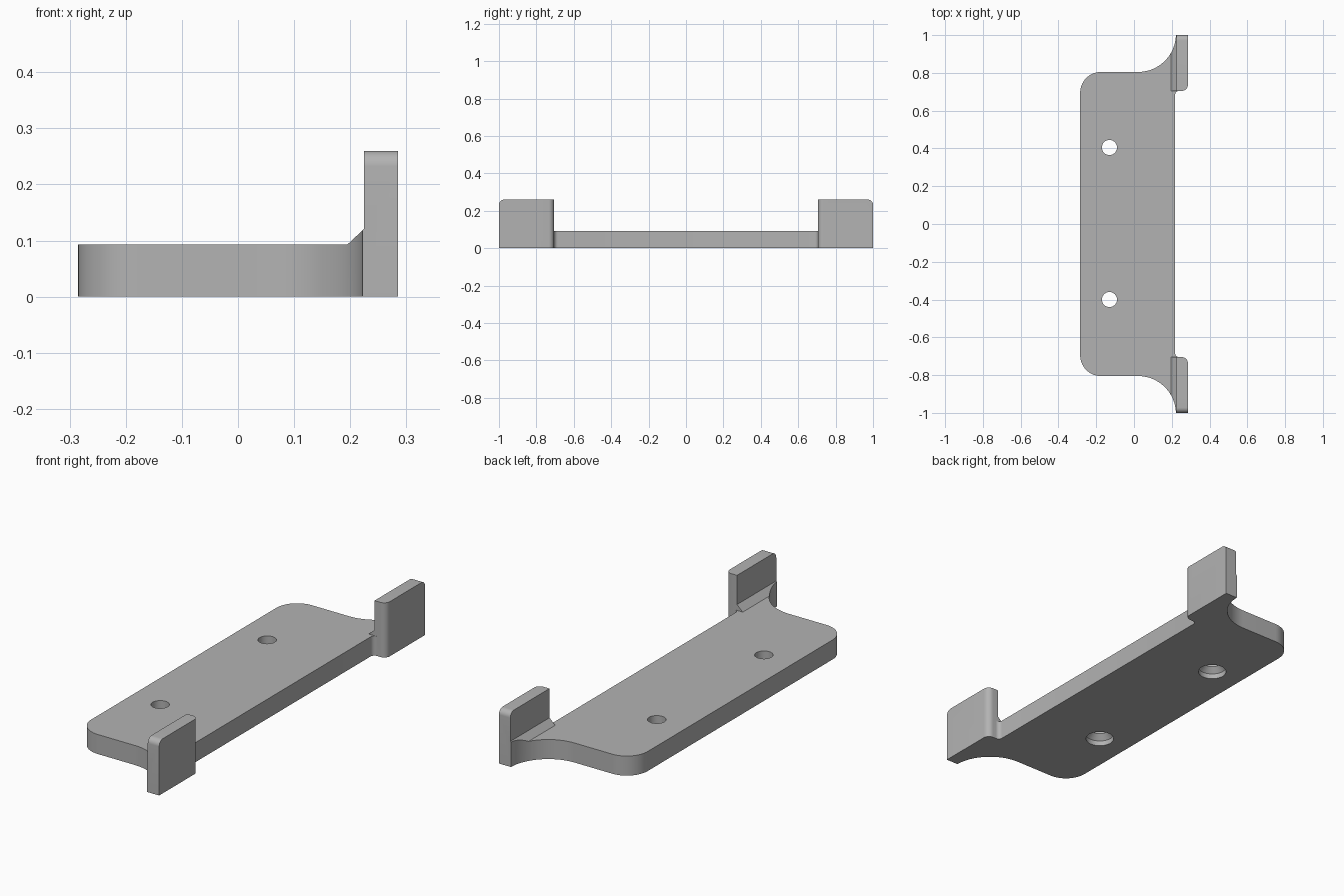
import bpy, bmesh, math
from mathutils import Vector

cube = bpy.data.objects.get("Cube")
if cube:
    bpy.data.objects.remove(cube, do_unlink=True)

grey = bpy.data.materials.new("plain grey")
grey.use_nodes = True
colour = (0.45, 0.45, 0.45, 1)
grey.diffuse_color = colour
grey.node_tree.nodes["Principled BSDF"].inputs["Base Color"].default_value = colour


def arc(cx, cy, r, start, end, n=12):
    """Points along a circular arc, angles in degrees."""
    angles = [math.radians(start + (end - start) * i / n) for i in range(n + 1)]
    return [(cx + r * math.cos(a), cy + r * math.sin(a)) for a in angles]


def finish(name, bm):
    bmesh.ops.recalc_face_normals(bm, faces=bm.faces)
    mesh = bpy.data.meshes.new(name)
    bm.to_mesh(mesh)
    bm.free()
    mesh.materials.append(grey)
    ob = bpy.data.objects.new(name, mesh)
    bpy.context.collection.objects.link(ob)
    return ob


def prism(name, points, place, direction):
    """Extrude a flat outline; place maps its 2D points into space."""
    bm = bmesh.new()
    face = bm.faces.new([bm.verts.new(place(u, v)) for u, v in points])
    res = bmesh.ops.extrude_face_region(bm, geom=[face])
    verts = [g for g in res["geom"] if isinstance(g, bmesh.types.BMVert)]
    bmesh.ops.translate(bm, verts=verts, vec=Vector(direction))
    return finish(name, bm)


def lathe(name, profile, x, y, n=32):
    """Closed turned solid from (radius, height) pairs."""
    bm = bmesh.new()
    rings = [[bm.verts.new((x + r * math.cos(math.tau * i / n),
                            y + r * math.sin(math.tau * i / n), z))
              for i in range(n)] for r, z in profile]
    for a, b in zip(rings, rings[1:]):
        for i in range(n):
            j = (i + 1) % n
            bm.faces.new((a[i], a[j], b[j], b[i]))
    bm.faces.new(rings[0])
    bm.faces.new(rings[-1])
    return finish(name, bm)


def boolean(ob, cutter, operation):
    mod = ob.modifiers.new(cutter.name, "BOOLEAN")
    mod.operation = operation
    mod.solver = "EXACT"
    mod.object = cutter
    cutter.hide_render = True
    cutter.hide_set(True)


# Plan outline: rounded rear corners, concave flares, lugs with rounded inner ends
half = [(0.218, 0.0)]
half += arc(0.238, 0.685, 0.02, 180, 90, 6)
half += arc(0.255, 0.735, 0.03, -90, 0, 8)
half += [(0.285, 1.02), (0.222, 1.02)]
half += arc(0.022, 1.005, 0.2, 0, -90, 20)
half += arc(-0.175, 0.695, 0.11, 90, 180, 14)
plan = half + [(x, -y) for x, y in reversed(half[1:])]
bracket = prism("bracket", plan, lambda x, y: (x, y, -0.05), (0, 0, 0.4))

# Front silhouette: plate, sloped web and upright lug
front = [(-0.4, 0), (0.4, 0), (0.4, 0.26), (0.225, 0.26),
         (0.225, 0.121), (0.195, 0.093), (-0.4, 0.093)]
boolean(bracket, prism("front_silhouette", front, lambda x, z: (x, -1.2, z), (0, 2.4, 0)),
        "INTERSECT")

# Side silhouette: low middle and lugs with rounded outer top corners
side = [(1.0, -0.1)] + arc(0.972, 0.232, 0.028, 0, 90, 8)
side += [(0.705, 0.3), (0.705, 0.093)]
side[-2] = (0.705, 0.26)
side += [(-y, z) for y, z in reversed(side)]
boolean(bracket, prism("side_silhouette", side, lambda y, z: (-0.5, y, z), (1, 0, 0)),
        "INTERSECT")

# Screw holes, widened underneath
screw = [(0.064, -0.1), (0.064, 0.025), (0.04, 0.05), (0.04, 0.2)]
for name, y in (("front", -0.4), ("back", 0.405)):
    boolean(bracket, lathe(name + "_hole_cutter", screw, -0.13, y), "DIFFERENCE")

# Apply the cuts, drop the helpers and smooth the curved walls
bpy.ops.object.select_all(action="DESELECT")
bpy.context.view_layer.objects.active = bracket
bracket.select_set(True)
helpers = [m.object for m in bracket.modifiers]
for m in list(bracket.modifiers):
    bpy.ops.object.modifier_apply(modifier=m.name)
for ob in helpers:
    bpy.data.objects.remove(ob, do_unlink=True)
bpy.ops.object.shade_smooth_by_angle(angle=math.radians(30))
